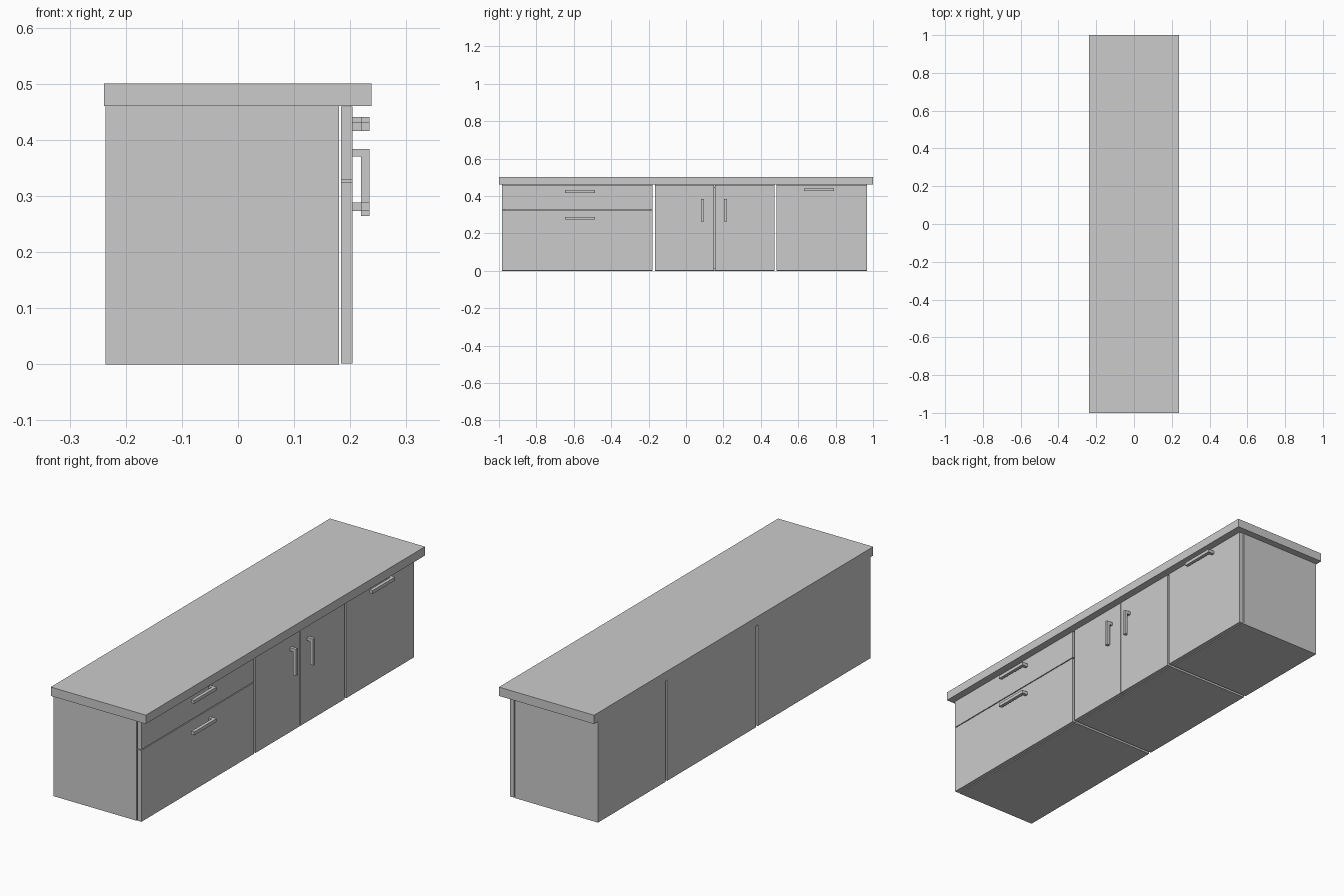
import bpy, bmesh
from mathutils import Vector

if "Cube" in bpy.data.objects:
    bpy.data.objects.remove(bpy.data.objects["Cube"])


def box(name, lo, hi):
    """Axis-aligned box from its two opposite corners."""
    lo, hi = Vector(lo), Vector(hi)
    bm = bmesh.new()
    bmesh.ops.create_cube(bm, size=1)
    for v in bm.verts:
        v.co = Vector(((v.co[i] + 0.5) * (hi[i] - lo[i]) for i in range(3)))
    mesh = bpy.data.meshes.new(name)
    bm.to_mesh(mesh)
    bm.free()
    ob = bpy.data.objects.new(name, mesh)
    ob.location = lo
    bpy.context.collection.objects.link(ob)
    return ob


BACK, BODY, DOOR, FACE, GRIP, PULL = -0.236, 0.180, 0.184, 0.204, 0.219, 0.234
TOP, T, GAP = 0.459, 0.014, 0.002


def carcass(name, y0, y1):
    """Hollow cabinet shell, open towards the doors."""
    ob = box(name, (BACK, y0, 0), (BODY, y1, 0.46))
    bm = bmesh.new()
    bm.from_mesh(ob.data)
    bm.normal_update()
    bmesh.ops.delete(bm, geom=[f for f in bm.faces if f.normal.x > 0.9], context='FACES_ONLY')
    bm.to_mesh(ob.data)
    bm.free()
    mod = ob.modifiers.new("panel_thickness", 'SOLIDIFY')
    mod.thickness, mod.offset, mod.use_even_offset = T, -1, True


def handle(name, a, b, vertical=False):
    """L-shaped pull: profile extruded across, single foot at the far / upper end."""
    (y0, z0), (y1, z1) = a, b
    if vertical:
        along, across = (z0, z1), (y0, y1)
    else:
        along, across = (y0, y1), (z0, z1)
    s, e = along
    profile = [(PULL, s), (PULL, e), (FACE, e), (FACE, e - T), (GRIP, e - T), (GRIP, s)]
    bm = bmesh.new()
    place = lambda x, p, q: (x, q, p) if vertical else (x, p, q)
    f = bm.faces.new([bm.verts.new(place(x, p, across[0])) for x, p in profile])
    ext = bmesh.ops.extrude_face_region(bm, geom=[f])["geom"]
    d = across[1] - across[0]
    bmesh.ops.translate(bm, vec=(0, d, 0) if vertical else (0, 0, d),
                        verts=[v for v in ext if isinstance(v, bmesh.types.BMVert)])
    bmesh.ops.recalc_face_normals(bm, faces=bm.faces)
    mesh = bpy.data.meshes.new(name)
    bm.to_mesh(mesh)
    bm.free()
    bpy.context.collection.objects.link(bpy.data.objects.new(name, mesh))


# Worktop
box("worktop", (-0.239, -1, 0.46), (0.238, 1, 0.5))

# Three cabinets standing side by side with narrow gaps
cabinets = {"drawer": (-0.984, -0.178), "double": (-0.166, 0.472), "single": (0.484, 0.968)}
for name, (y0, y1) in cabinets.items():
    carcass(name + "_cabinet", y0, y1)

# Drawer fronts
y0, y1 = cabinets["drawer"]
box("lower_drawer_front", (DOOR, y0, 0.001), (FACE, y1, 0.324))
box("upper_drawer_front", (DOOR, y0, 0.328), (FACE, y1, TOP))

# Pair of doors
y0, y1 = cabinets["double"]
mid = (y0 + y1) / 2
box("left_door", (DOOR, y0, 0.001), (FACE, mid - GAP, TOP))
box("right_door", (DOOR, mid + GAP, 0.001), (FACE, y1, TOP))

# Single front
y0, y1 = cabinets["single"]
box("single_door", (DOOR, y0, 0.001), (FACE, y1, TOP))

# Handles
handle("upper_drawer_handle", (-0.648, 0.416), (-0.487, 0.431))
handle("lower_drawer_handle", (-0.648, 0.273), (-0.487, 0.288))
handle("single_door_handle", (0.630, 0.426), (0.791, 0.441))
handle("left_door_handle", (0.080, 0.264), (0.095, 0.384), vertical=True)
handle("right_door_handle", (0.203, 0.264), (0.218, 0.384), vertical=True)
